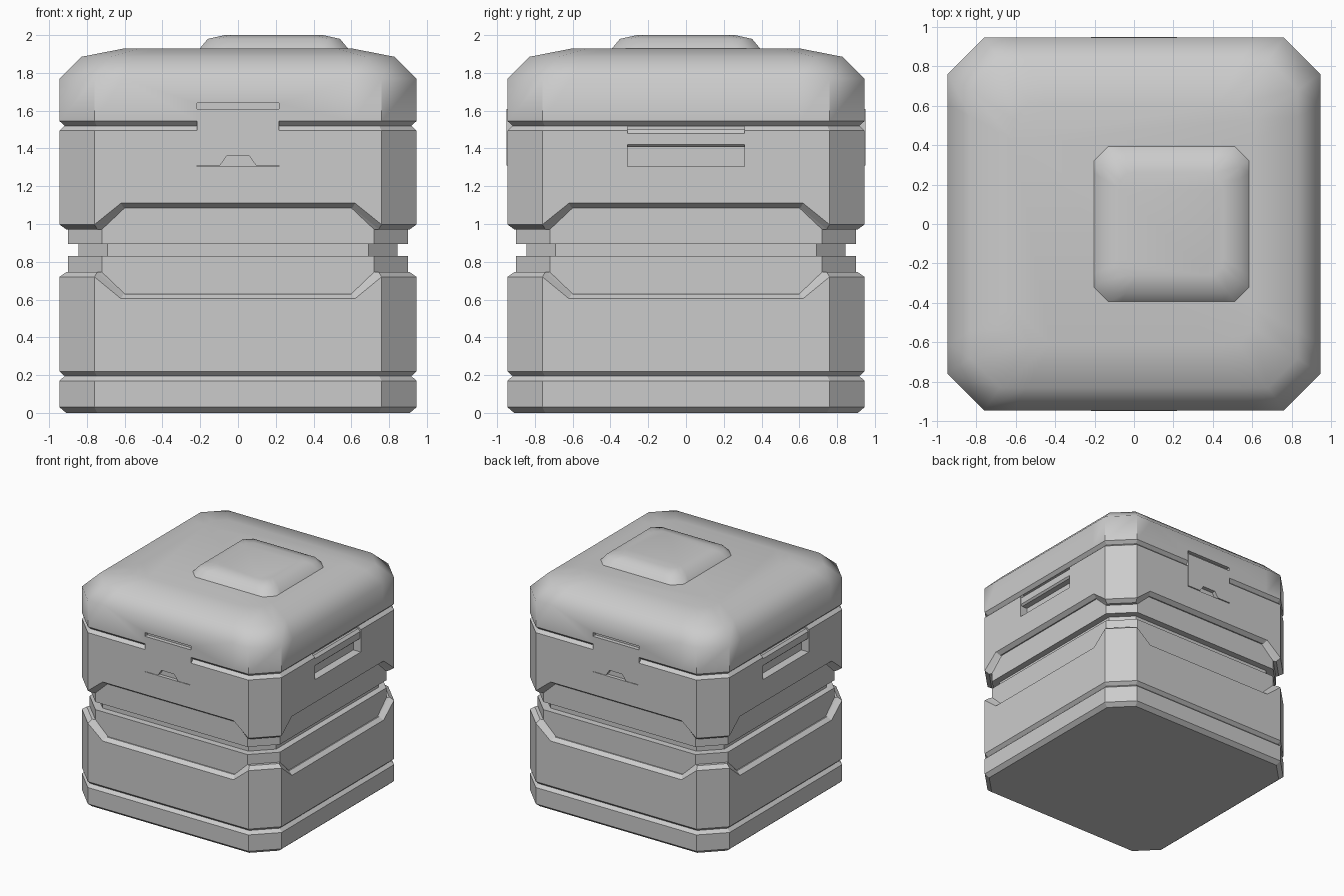
import bpy, bmesh
from math import pi
from mathutils import Matrix

if "Cube" in bpy.data.objects:
    bpy.data.objects.remove(bpy.data.objects["Cube"])


def add_object(name, bm):
    bmesh.ops.recalc_face_normals(bm, faces=bm.faces)
    mesh = bpy.data.meshes.new(name)
    bm.to_mesh(mesh)
    bm.free()
    ob = bpy.data.objects.new(name, mesh)
    bpy.context.collection.objects.link(ob)
    return ob


def ring(h, z, e=None, m=None, zm=None):
    """Chamfered square: half size h, side runs -e..e, with inner points at +-m, height zm."""
    e = h - 0.185 if e is None else e
    m = min(0.62, e * 0.8) if m is None else m
    zm = z if zm is None else zm
    pts = []
    for k in range(4):
        for s, zz in ((-e, z), (-m, zm), (m, zm), (e, z)):
            x, y = s, -h
            for _ in range(k):
                x, y = -y, x
            pts.append((x, y, zz))
    return pts


def loft(name, rings, smooth_from, crease_band=None, offset_x=0):
    bm = bmesh.new()
    rows = [[bm.verts.new((x + offset_x, y, z)) for x, y, z in r] for r in rings]
    n = len(rows[0])
    for b, (r0, r1) in enumerate(zip(rows, rows[1:])):
        for i in range(n):
            j = (i + 1) % n
            f = bm.faces.new((r0[i], r0[j], r1[j], r1[i]))
            f.smooth = b >= smooth_from
    if crease_band is not None:
        for i in range(n):
            if i % 4 in (0, 3):
                bm.edges.get((rows[crease_band][i], rows[crease_band + 1][i])).smooth = False
    bm.faces.new(rows[0][::-1])
    bm.faces.new(rows[-1]).smooth = True
    return add_object(name, bm)


def prism(name, profile, y0, y1, angle=0):
    """Extrude an x-z profile from y0 to y1, then turn it about z."""
    bm = bmesh.new()
    a = [bm.verts.new((x, y0, z)) for x, z in profile]
    b = [bm.verts.new((x, y1, z)) for x, z in profile]
    n = len(a)
    bm.faces.new(a)
    bm.faces.new(b[::-1])
    for i in range(n):
        bm.faces.new((a[i], b[i], b[(i + 1) % n], a[(i + 1) % n]))
    bmesh.ops.transform(bm, matrix=Matrix.Rotation(angle, 4, 'Z'), verts=bm.verts)
    return add_object(name, bm)


def rect(x0, x1, z0, z1):
    return [(x0, z0), (x1, z0), (x1, z1), (x0, z1)]


# Crate shell: base band, lower box, recessed waist, upper box, domed lid
shell_rings = [
    ring(0.91, 0, 0.745), ring(0.945, 0.03), ring(0.945, 0.17),
    ring(0.918, 0.195, 0.748), ring(0.945, 0.22),
    ring(0.945, 0.72, 0.76, 0.62, 0.605),
    ring(0.91, 0.745, 0.745, 0.605, 0.63),
    ring(0.90, 0.745, 0.72, 0.60, 0.63),
    ring(0.90, 0.83, 0.72), ring(0.845, 0.83, 0.69),
    ring(0.845, 0.895, 0.69), ring(0.90, 0.895, 0.72),
    ring(0.90, 0.972, 0.72, 0.60, 1.085),
    ring(0.91, 0.972, 0.745, 0.605, 1.085),
    ring(0.945, 0.997, 0.76, 0.62, 1.11),
    ring(0.945, 1.495), ring(0.918, 1.52, 0.748), ring(0.945, 1.545),
    ring(0.945, 1.77), ring(0.83, 1.885, 0.68), ring(0.61, 1.928, 0.53),
]
shell = loft("crate_shell", shell_rings, 17, 17)

# Recesses for the front/back latches and the side handles
cutters = []
for a in (0, pi):
    cutters.append(prism("latch_cutter", rect(-0.218, 0.218, 1.305, 1.64), -1.1, -0.915, a))
    cutters.append(prism("handle_cutter", rect(0.875, 1.1, 1.305, 1.517), -0.31, 0.31, a))
bpy.context.view_layer.objects.active = shell
for c in cutters:
    c.hide_render = True
    mod = shell.modifiers.new("recess", 'BOOLEAN')
    mod.operation, mod.solver, mod.object = 'DIFFERENCE', 'EXACT', c
    bpy.ops.object.modifier_apply(modifier=mod.name)
for c in cutters:
    bpy.data.objects.remove(c)

# Latches with a finger notch, and handle bars
latch = [(-0.218, 1.31), (-0.095, 1.31), (-0.06, 1.36), (0.06, 1.36),
         (0.095, 1.31), (0.218, 1.31), (0.218, 1.61), (-0.218, 1.61)]
bar = [(0.875, 1.408), (0.925, 1.408), (0.94, 1.422), (0.94, 1.48),
       (0.92, 1.5), (0.875, 1.5)]
for a, lname, hname in ((0, "latch_front", "handle_right"), (pi, "latch_back", "handle_left")):
    prism(lname, latch, -0.949, -0.91, a)
    prism(hname, bar, -0.31, 0.31, a)

# Raised plate on the lid, off centre
loft("lid_plate", [ring(0.40, 1.92, 0.325), ring(0.35, 1.98, 0.29), ring(0.26, 2.0, 0.22)],
     0, offset_x=0.19)
